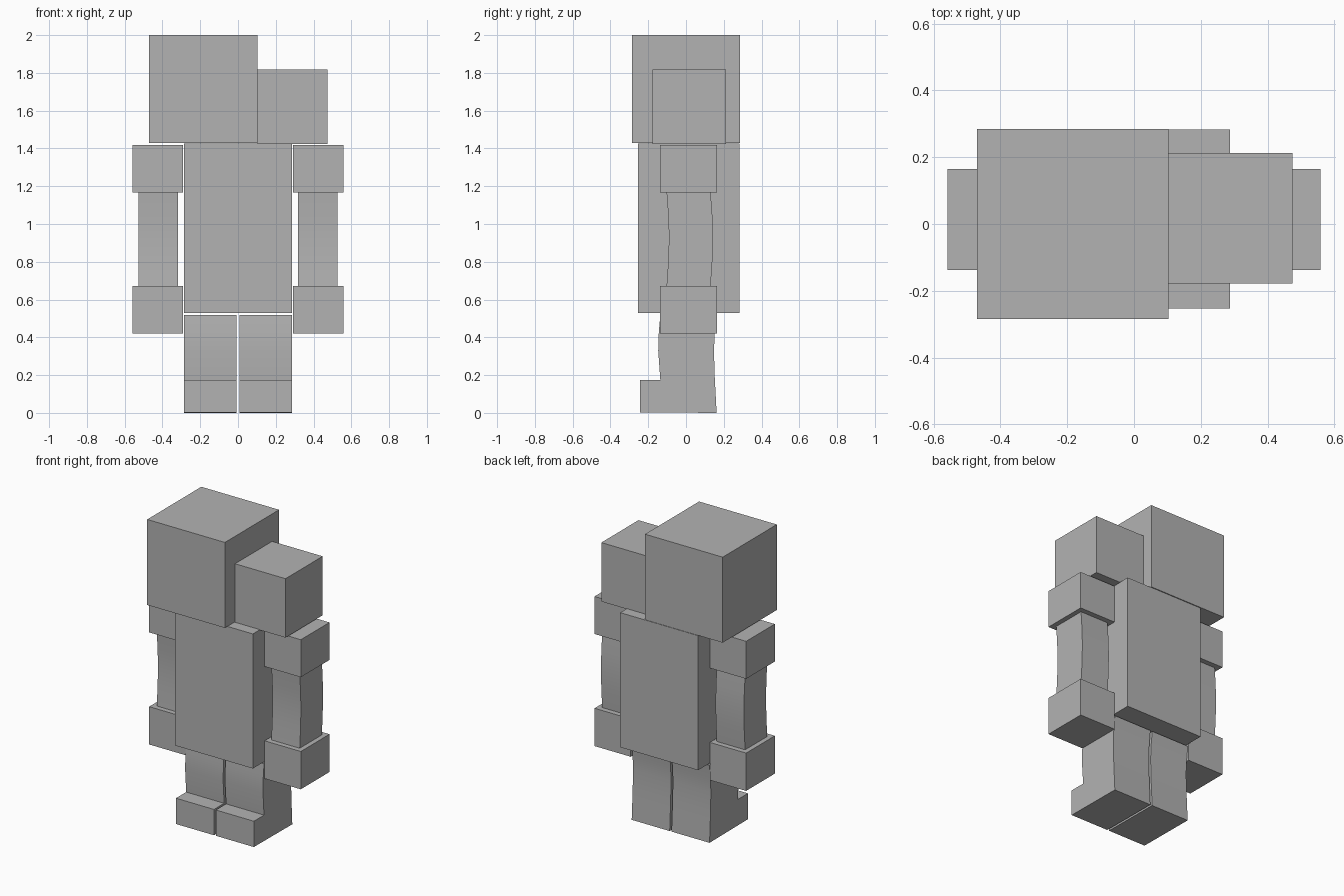
import bpy, bmesh

if "Cube" in bpy.data.objects:
    bpy.data.objects.remove(bpy.data.objects["Cube"])

grey = bpy.data.materials.new("plain grey")
grey.diffuse_color = (0.45, 0.45, 0.45, 1)
grey.use_nodes = True
grey.node_tree.nodes["Principled BSDF"].inputs["Base Color"].default_value = grey.diffuse_color


def extrude_profile(name, x0, x1, profile):
    """Closed (y, z) outline swept along x from x0 to x1."""
    bm = bmesh.new()
    face = bm.faces.new([bm.verts.new((x0, y, z)) for y, z in profile])
    side = bmesh.ops.extrude_face_region(bm, geom=[face])
    moved = [v for v in side["geom"] if isinstance(v, bmesh.types.BMVert)]
    bmesh.ops.translate(bm, verts=moved, vec=(x1 - x0, 0, 0))
    bmesh.ops.recalc_face_normals(bm, faces=bm.faces[:])
    mesh = bpy.data.meshes.new(name)
    bm.to_mesh(mesh)
    bm.free()
    mesh.materials.append(grey)
    obj = bpy.data.objects.new(name, mesh)
    bpy.context.collection.objects.link(obj)
    return obj


def block(name, x0, x1, y0, y1, z0, z1):
    return extrude_profile(name, x0, x1, [(y0, z0), (y1, z0), (y1, z1), (y0, z1)])


# Torso and the two heads
block("torso", -0.287, 0.287, -0.253, 0.283, 0.53, 1.427)
block("large_head", -0.47, 0.103, -0.285, 0.285, 1.43, 2.0)
block("small_head", 0.103, 0.475, -0.178, 0.213, 1.424, 1.817)

# Gently bowed outlines, front edge going down then back edge going up
arm_outline = [(-0.103, 1.17), (-0.094, 1.05), (-0.09, 0.93), (-0.094, 0.80), (-0.103, 0.67),
               (0.13, 0.67), (0.139, 0.80), (0.143, 0.93), (0.139, 1.05), (0.13, 1.17)]
leg_outline = [(-0.136, 0.517), (-0.144, 0.43), (-0.147, 0.33), (-0.136, 0.175),
               (-0.243, 0.175), (-0.243, 0.003), (0.162, 0.0), (0.152, 0.19),
               (0.148, 0.33), (0.152, 0.42), (0.163, 0.517)]

# Arms and legs on both sides
for side, s in (("left", 1), ("right", -1)):
    block(side + "_shoulder", s * 0.292, s * 0.559, -0.137, 0.165, 1.167, 1.417)
    block(side + "_hand", s * 0.292, s * 0.559, -0.137, 0.165, 0.42, 0.672)
    limbs = [extrude_profile(side + "_arm", s * 0.318, s * 0.527, arm_outline),
             extrude_profile(side + "_leg", s * 0.007, s * 0.287, leg_outline)]
    # Soften only the bowed faces
    for limb in limbs:
        bpy.ops.object.select_all(action="DESELECT")
        limb.select_set(True)
        bpy.context.view_layer.objects.active = limb
        bpy.ops.object.shade_smooth_by_angle()
